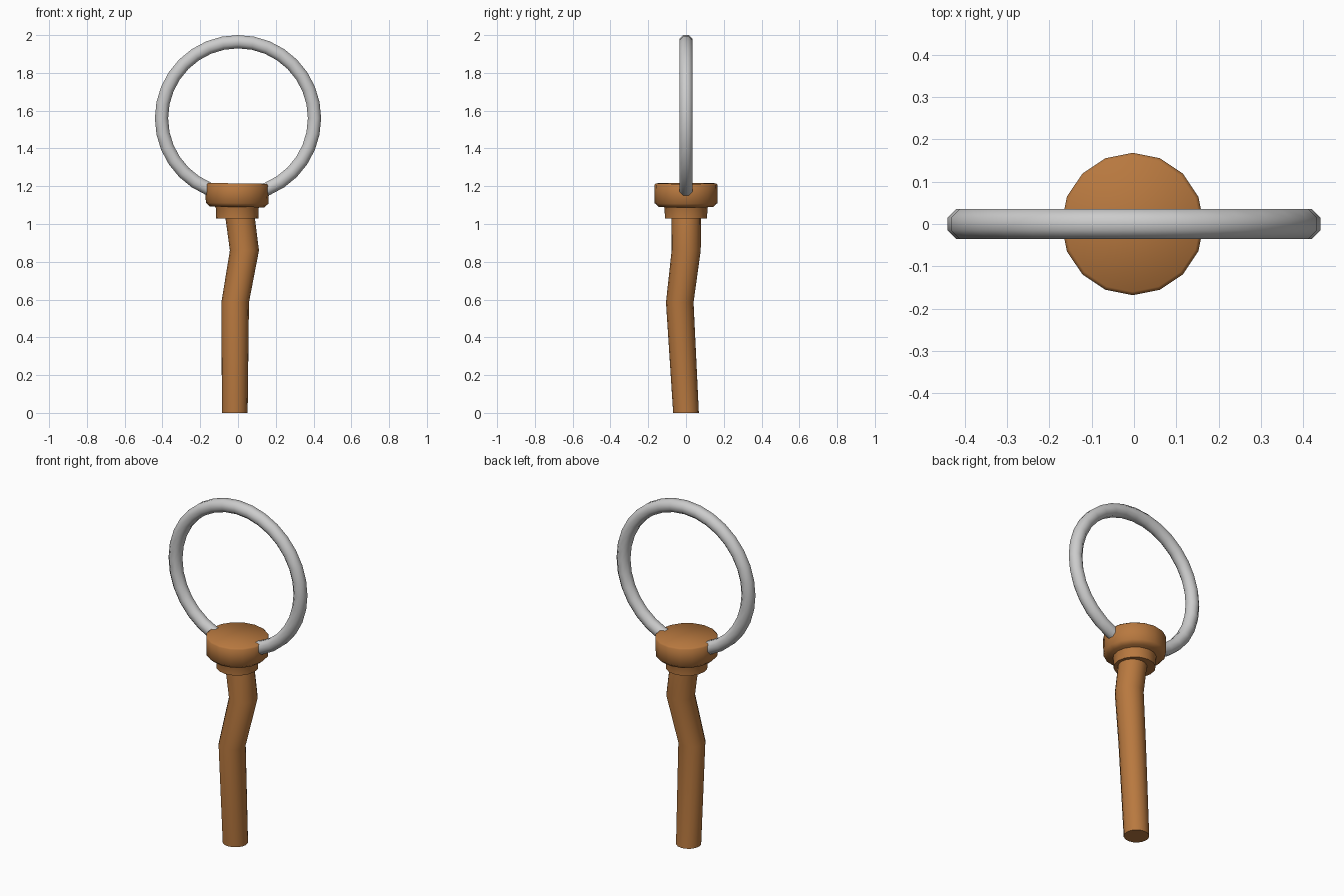
import bpy, bmesh
from math import sin, cos, pi, radians

if "Cube" in bpy.data.objects:
    bpy.data.objects.remove(bpy.data.objects["Cube"])

wood = bpy.data.materials.new("warm_brown")
wood.diffuse_color = (0.48, 0.19, 0.05, 1)
wood.use_nodes = True
wood.node_tree.nodes["Principled BSDF"].inputs["Base Color"].default_value = wood.diffuse_color


def finish(name, bm, angle, material=None):
    bmesh.ops.recalc_face_normals(bm, faces=bm.faces)
    mesh = bpy.data.meshes.new(name)
    bm.to_mesh(mesh)
    bm.free()
    obj = bpy.data.objects.new(name, mesh)
    bpy.context.collection.objects.link(obj)
    if material:
        mesh.materials.append(material)
    bpy.ops.object.select_all(action='DESELECT')
    obj.select_set(True)
    bpy.context.view_layer.objects.active = obj
    bpy.ops.object.shade_smooth_by_angle(angle=radians(angle))
    return obj


def stacked(name, rings, sides=16, angle=35):
    """Closed solid through horizontal circles given as (x, y, z, radius)."""
    bm = bmesh.new()
    loops = [[bm.verts.new((x + r * cos(2 * pi * i / sides),
                            y + r * sin(2 * pi * i / sides), z))
              for i in range(sides)] for x, y, z, r in rings]
    for a, b in zip(loops, loops[1:]):
        for i in range(sides):
            j = (i + 1) % sides
            bm.faces.new((a[i], a[j], b[j], b[i]))
    bm.faces.new(loops[0][::-1])
    bm.faces.new(loops[-1])
    return finish(name, bm, angle, wood)


# Crooked wooden handle, tapering towards the bottom
stacked("handle", [(-0.017, 0.0, 0.0, 0.068), (-0.015, -0.033, 0.585, 0.073),
                   (0.034, 0.001, 0.86, 0.077), (0.009, 0.001, 1.05, 0.078)])

# Collar under the cap
stacked("collar", [(-0.004, 0, 1.03, 0.112), (-0.004, 0, 1.082, 0.113),
                   (-0.004, 0, 1.10, 0.12)])

# Cap holding the hoop, leaning very slightly
cap = stacked("cap", [(0, 0, -0.065, 0.143), (0, 0, -0.045, 0.166),
                      (0, 0, 0.052, 0.168), (0, 0, 0.06, 0.16)], angle=50)
cap.location = (-0.004, 0, 1.155)
cap.rotation_euler = (0, 0.015, 0)

# Upright metal hoop with an octagonal section
bm = bmesh.new()
SEG, SIDES, MAJOR, MINOR = 32, 8, 0.405, 0.038
grid = []
for i in range(SEG):
    a = 2 * pi * i / SEG
    row = []
    for k in range(SIDES):
        b = 2 * pi * (k + 0.5) / SIDES
        r = MAJOR + MINOR * cos(b)
        row.append(bm.verts.new((r * cos(a), MINOR * sin(b), 1.56 + r * sin(a))))
    grid.append(row)
for i in range(SEG):
    for k in range(SIDES):
        n, m = (i + 1) % SEG, (k + 1) % SIDES
        bm.faces.new((grid[i][k], grid[n][k], grid[n][m], grid[i][m]))
finish("hoop", bm, 60)
